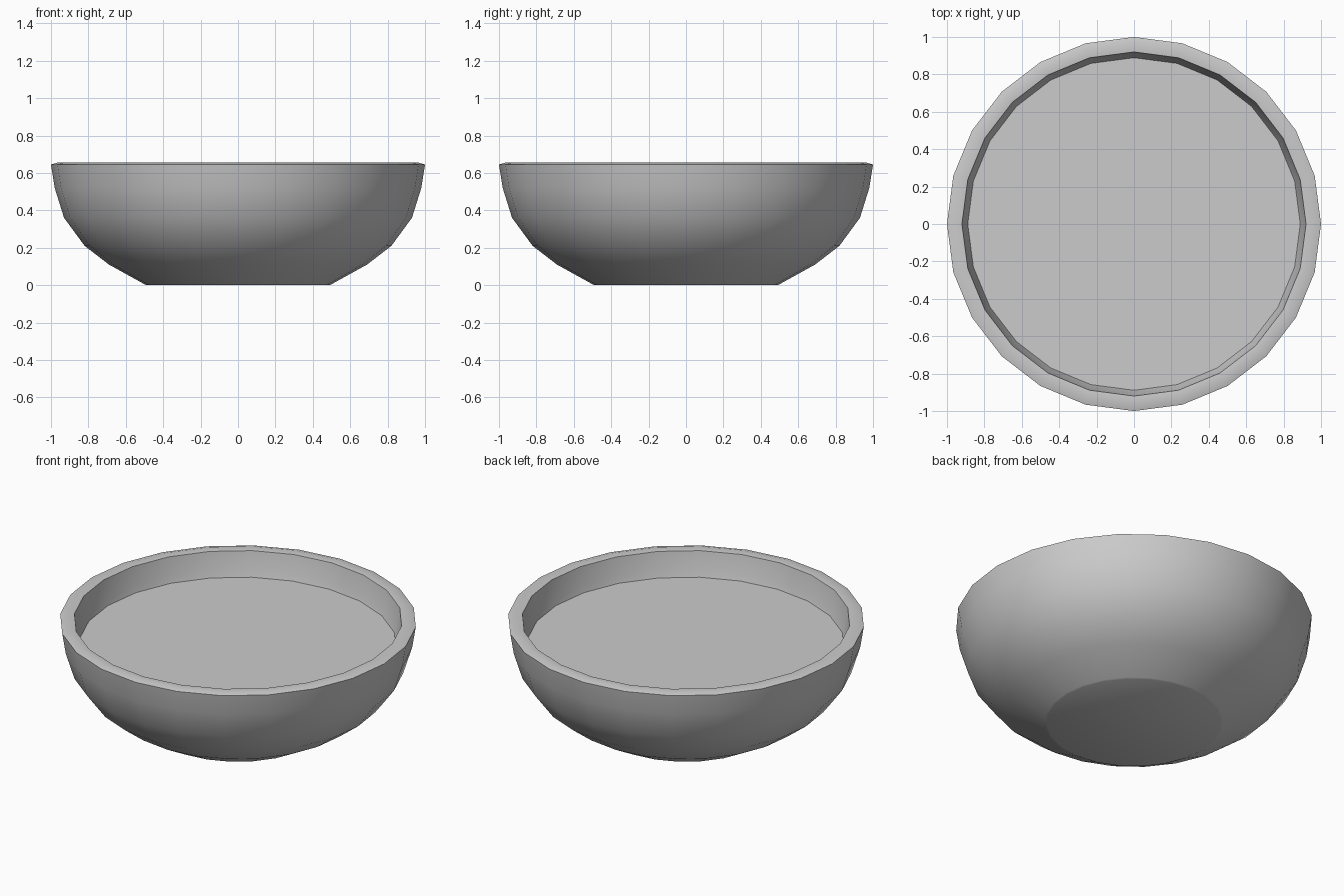
import bpy, bmesh, math

if "Cube" in bpy.data.objects:
    bpy.data.objects.remove(bpy.data.objects["Cube"])

SIDES = 24


def ring(bm, r, z):
    return [bm.verts.new((r * math.cos(2 * math.pi * i / SIDES),
                          r * math.sin(2 * math.pi * i / SIDES), z))
            for i in range(SIDES)]


def lathe(name, profile, angle):
    """Revolve an (r, z) profile and cap both ends."""
    bm = bmesh.new()
    rings = [ring(bm, r, z) for r, z in profile]
    for a, b in zip(rings, rings[1:]):
        for i in range(SIDES):
            j = (i + 1) % SIDES
            bm.faces.new((a[i], a[j], b[j], b[i]))
    bm.faces.new(rings[0][::-1])
    bm.faces.new(rings[-1])
    bmesh.ops.recalc_face_normals(bm, faces=bm.faces)
    me = bpy.data.meshes.new(name)
    bm.to_mesh(me)
    bm.free()
    ob = bpy.data.objects.new(name, me)
    bpy.context.collection.objects.link(ob)
    bpy.ops.object.select_all(action='DESELECT')
    ob.select_set(True)
    bpy.context.view_layer.objects.active = ob
    bpy.ops.object.shade_smooth_by_angle(angle=math.radians(angle))
    return ob


# Bowl shell: outside from foot to rim, over the lip, then down the inside
lathe("bowl", [
    (0.49, 0.0), (0.50, 0.005), (0.69, 0.11), (0.82, 0.21), (0.93, 0.36),
    (0.98, 0.52), (1.0, 0.645), (0.965, 0.655), (0.92, 0.65),
    (0.90, 0.53), (0.85, 0.38), (0.76, 0.26), (0.65, 0.17), (0.48, 0.08),
], 50)

# Flat contents filling the bowl
lathe("contents", [(0.83, 0.42), (0.889, 0.50)], 30)
